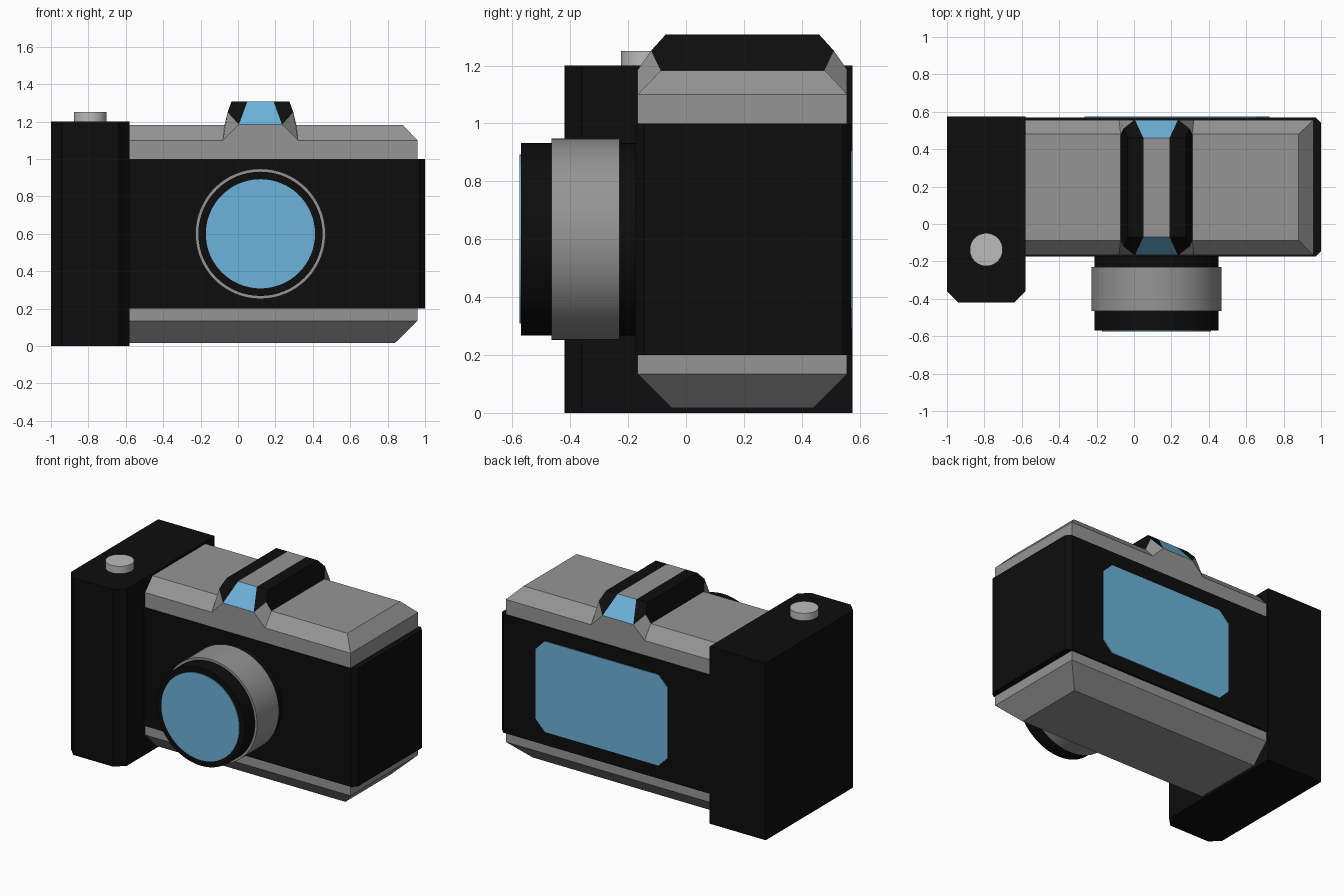
import bpy, bmesh, math

if "Cube" in bpy.data.objects:
    bpy.data.objects.remove(bpy.data.objects["Cube"])


def material(name, color):
    m = bpy.data.materials.new(name)
    m.diffuse_color = (*color, 1)
    m.use_nodes = True
    m.node_tree.nodes["Principled BSDF"].inputs["Base Color"].default_value = m.diffuse_color
    return m


BLACK = material("black", (0.004, 0.004, 0.004))
GLASS = material("glass_blue", (0.15, 0.45, 0.70))
GREY = material("grey", (0.30, 0.30, 0.30))
SILVER = material("silver", (0.50, 0.50, 0.50))


def finish(name, bm, mats, normals=True):
    if normals:
        bmesh.ops.recalc_face_normals(bm, faces=bm.faces)
    me = bpy.data.meshes.new(name)
    bm.to_mesh(me)
    bm.free()
    for m in mats:
        me.materials.append(m)
    ob = bpy.data.objects.new(name, me)
    bpy.context.collection.objects.link(ob)
    return ob


def loft(name, rings, mat):
    """Closed solid through a list of equal-length point rings."""
    bm = bmesh.new()
    rows = [[bm.verts.new(p) for p in ring] for ring in rings]
    n = len(rows[0])
    for a, b in zip(rows, rows[1:]):
        for i in range(n):
            j = (i + 1) % n
            bm.faces.new((a[i], a[j], b[j], b[i]))
    bm.faces.new(rows[0])
    bm.faces.new(rows[-1])
    return finish(name, bm, [mat])


def rect(x0, x1, y0, y1, z):
    return [(x0, y0, z), (x1, y0, z), (x1, y1, z), (x0, y1, z)]


def prism(name, outline, z0, z1, mat):
    return loft(name, [[(x, y, z) for x, y in outline] for z in (z0, z1)], mat)


def cylinder(name, center, radius, depth, mat, facing_front=False):
    bpy.ops.mesh.primitive_cylinder_add(
        vertices=64, radius=radius, depth=depth, location=center,
        rotation=(math.pi / 2 if facing_front else 0, 0, 0))
    ob = bpy.context.object
    ob.name = name
    ob.data.materials.append(mat)
    bpy.ops.object.shade_smooth_by_angle()
    return ob


# hand grip with chamfered front edges, and shutter button
prism("grip", [(-1, 0.575), (-1, -0.36), (-0.94, -0.42), (-0.64, -0.42),
               (-0.58, -0.36), (-0.58, 0.575)], 0, 1.2, BLACK)
cylinder("shutter_button", (-0.79, -0.137, 1.22), 0.088, 0.06, SILVER)

# black body band with clipped right corners
prism("body", [(-0.6, -0.175), (0.97, -0.175), (1, -0.145), (1, 0.54),
               (0.97, 0.57), (-0.6, 0.57)], 0.2, 1.0, BLACK)

# bevelled top and bottom covers
loft("top_cover", [rect(-0.6, 0.96, -0.167, 0.557, 0.99),
                   rect(-0.6, 0.96, -0.167, 0.557, 1.10),
                   rect(-0.6, 0.88, -0.087, 0.48, 1.183)], GREY)
loft("bottom_cover", [rect(-0.6, 0.96, -0.167, 0.557, 0.21),
                      rect(-0.6, 0.96, -0.167, 0.557, 0.135),
                      rect(-0.6, 0.84, -0.05, 0.44, 0.017)], GREY)

# viewfinder hump: one quarter, mirrored left-right and front-back
CX, CY = 0.12, 0.195
pts = {
    "top_in": (0.05, -0.07, 1.307), "top_out": (-0.035, -0.07, 1.307),
    "mid": (-0.055, -0.12, 1.252), "side": (-0.072, -0.087, 1.183),
    "front": (0.005, -0.167, 1.185), "base": (-0.08, -0.167, 1.10),
    "top_in_x": (CX, -0.07, 1.307), "front_x": (CX, -0.167, 1.185),
    "base_x": (CX, -0.167, 1.10),
    "top_in_y": (0.05, CY, 1.307), "top_out_y": (-0.035, CY, 1.307),
    "side_y": (-0.072, CY, 1.183), "top_xy": (CX, CY, 1.307),
}
faces = [
    (("front", "front_x", "top_in_x", "top_in"), 1),
    (("top_out", "mid", "front", "top_in"), 0),
    (("mid", "side", "base", "front"), 2),
    (("base", "base_x", "front_x", "front"), 2),
    (("top_out", "top_out_y", "side_y", "side", "mid"), 0),
    (("top_out", "top_in", "top_in_y", "top_out_y"), 0),
    (("top_in", "top_in_x", "top_xy", "top_in_y"), 2),
]
bm = bmesh.new()
verts = {k: bm.verts.new((x - CX, y - CY, z)) for k, (x, y, z) in pts.items()}
for names, index in faces:
    bm.faces.new([verts[k] for k in names]).material_index = index
hump = finish("viewfinder_hump", bm, [BLACK, GLASS, GREY], normals=False)
hump.location = (CX, CY, 0)
mirror = hump.modifiers.new("mirror", "MIRROR")
mirror.use_axis = (True, True, False)

# lens barrel, focus ring and front glass
cylinder("lens_barrel", (CX, -0.3625, 0.6), 0.332, 0.415, BLACK, True)
cylinder("focus_ring", (CX, -0.347, 0.6), 0.348, 0.235, GREY, True)
cylinder("lens_glass", (CX, -0.569, 0.6), 0.292, 0.012, GLASS, True)

# rear screen with clipped corners
x0, x1, z0, z1, c = -0.265, 0.725, 0.29, 0.905, 0.07
outline = [(x0 + c, z0), (x1 - c, z0), (x1, z0 + c), (x1, z1 - c),
           (x1 - c, z1), (x0 + c, z1), (x0, z1 - c), (x0, z0 + c)]
loft("rear_screen", [[(x, y, z) for x, z in outline] for y in (0.56, 0.574)], GLASS)

# make the hump quarter face outwards
bm = bmesh.new()
bm.from_mesh(hump.data)
bm.normal_update()
for f in bm.faces:
    mid = f.calc_center_median()
    mid.z -= 1.1
    if f.normal.dot(mid) < 0:
        f.normal_flip()
bm.to_mesh(hump.data)
bm.free()
